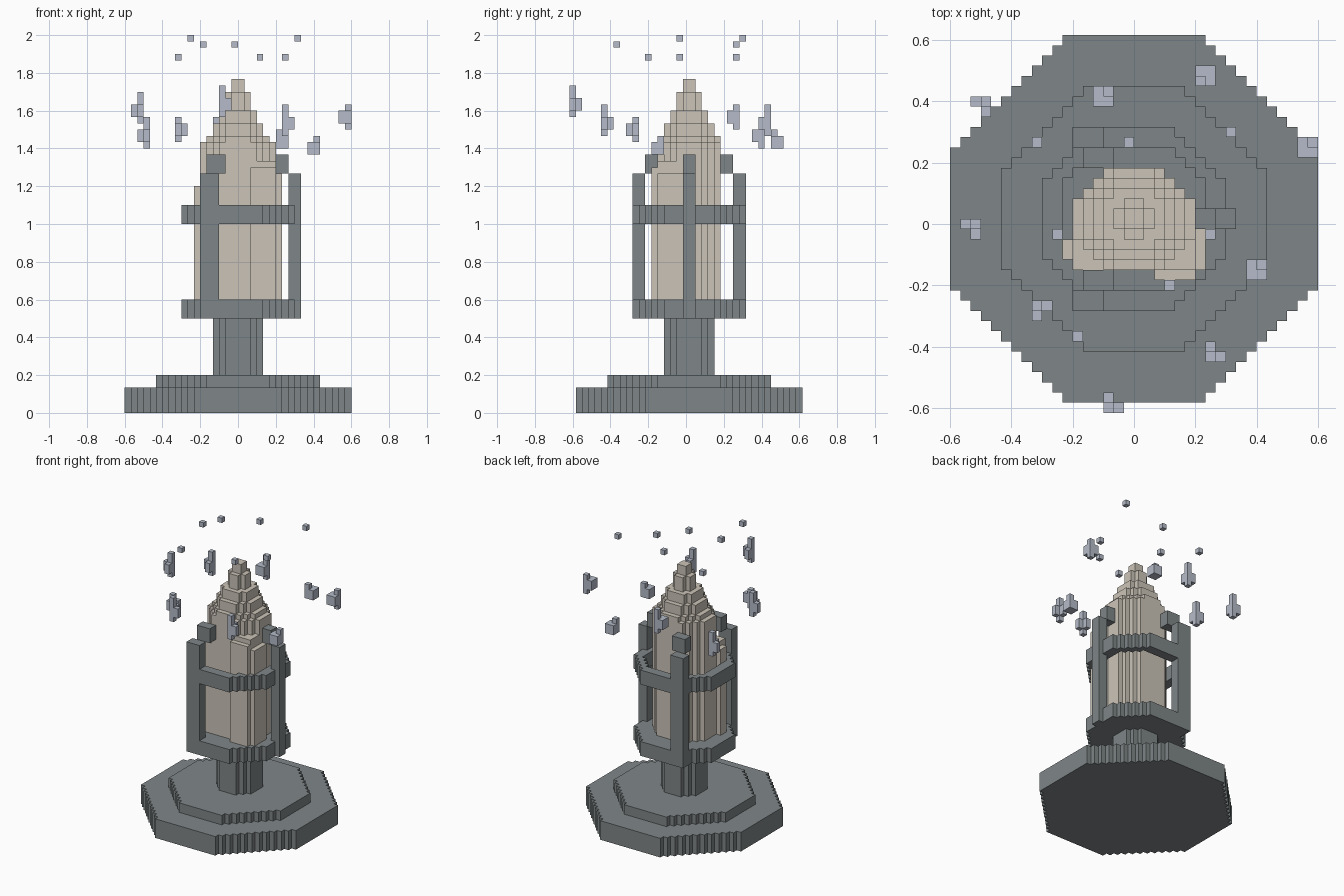
import bpy, bmesh

if "Cube" in bpy.data.objects:
    bpy.data.objects.remove(bpy.data.objects["Cube"])

U = 1 / 30  # size of one block


def material(name, rgb):
    m = bpy.data.materials.new(name)
    m.diffuse_color = (*rgb, 1)
    m.use_nodes = True
    m.node_tree.nodes["Principled BSDF"].inputs["Base Color"].default_value = m.diffuse_color
    return m


STONE = material("grey stone", (0.212, 0.238, 0.246))
BONE = material("pale sandstone", (0.60, 0.552, 0.48))
CRYSTAL = material("pale blue crystal", (0.46, 0.50, 0.585))


def octagon(hx, hy, reach):
    """Cells of a stepped octagon; reach trims the corners."""
    return {(i, j) for i in range(-hx, hx) for j in range(-hy + 1, hy + 1)
            if abs(i + .5) + abs(j - .5) <= reach}


def box(x0, x1, j0, j1):
    """Cells of a rectangle, both ends included."""
    return {(i, j) for i in range(x0, x1 + 1) for j in range(j0, j1 + 1)}


def blocks(name, parts, mat):
    """Raise each footprint (cells, z0, z1) into a closed block shape."""
    bm = bmesh.new()

    def quad(*pts):
        bm.faces.new([bm.verts.new((x * U, (y - .5) * U, z * U)) for x, y, z in pts])

    for cells, a, b in parts:
        for i, j in cells:
            quad((i, j, b), (i + 1, j, b), (i + 1, j + 1, b), (i, j + 1, b))
            quad((i, j + 1, a), (i + 1, j + 1, a), (i + 1, j, a), (i, j, a))
            corners = [(i, j), (i + 1, j), (i + 1, j + 1), (i, j + 1)]
            for s, (dx, dy) in enumerate([(0, -1), (1, 0), (0, 1), (-1, 0)]):
                if (i + dx, j + dy) not in cells:
                    p, q = corners[s], corners[(s + 1) % 4]
                    quad((*p, a), (*q, a), (*q, b), (*p, b))
    bmesh.ops.remove_doubles(bm, verts=bm.verts, dist=U * .01)
    me = bpy.data.meshes.new(name)
    bm.to_mesh(me)
    bm.free()
    me.materials.append(mat)
    ob = bpy.data.objects.new(name, me)
    bpy.context.collection.objects.link(ob)
    return ob


# Stepped pedestal
blocks("lower_step", [(octagon(18, 18, 24), 0, 4)], STONE)
blocks("upper_step", [(octagon(13, 13, 17), 4, 6)], STONE)
blocks("stem", [(octagon(4, 4, 5), 6, 15)], STONE)

# Cage: floor plate, hoop, three posts with inward caps
floor = octagon(9, 9, 12)
blocks("cage_floor", [(floor, 15, 18)], STONE)
blocks("cage_hoop", [(floor - octagon(7, 7, 10), 30, 33)], STONE)
for name, post, cap in [
        ("right", box(8, 9, 0, 1), box(6, 7, 0, 1)),
        ("front", box(-6, -4, -8, -7), box(-5, -3, -6, -5)),
        ("back", box(-6, -4, 8, 9), box(-5, -3, 6, 7))]:
    blocks(name + "_post", [(post, 15, 38)], STONE)
    blocks(name + "_cap", [(cap, 38, 41)], STONE)

# Central spire with a tapering tip
blocks("spire", [
    (octagon(6, 5, 7), 18, 43),
    (octagon(5, 5, 6), 43, 44),
    (octagon(4, 4, 5), 44, 46),
    (octagon(3, 3, 4), 46, 48),
    (octagon(2, 2, 2), 48, 51),
    (octagon(1, 1, 1), 51, 53)], BONE)

# Side shards leaning on the spire
blocks("left_shard", [(box(-7, -6, -3, -2), 18, 36),
                      (box(-6, -4, -4, -2), 18, 37)], BONE)
blocks("right_shard", [(box(6, 6, -4, -1), 18, 38),
                       (box(3, 5, -4, -2), 18, 40),
                       (box(2, 5, -5, -5), 18, 39)], BONE)

# Floating crystals: column cell, side directions, bottom, top, solid centre
crystals = [
    (-3, -18, 1, 1, 47, 52, False),
    (-16, 0, -1, -1, 46, 51, False),
    (-15, 12, -1, -1, 42, 47, False),
    (-3, 13, -1, -1, 44, 49, True),
    (-10, -8, 1, -1, 43, 47, False),
    (7, -13, 1, 1, 44, 49, False),
    (12, -4, -1, -1, 41, 44, True),
    (6, 14, 1, 1, 42, 45, True),
    (17, 8, -1, -1, 45, 49, True)]
for n, (i, j, dx, dy, a, b, solid) in enumerate(crystals):
    mid = (a + b) // 2
    collar = {(i, j), (i + dx, j), (i, j + dy)}
    if solid:
        collar.add((i + dx, j + dy))
    blocks(f"crystal_{n + 1}", [({(i, j)}, a, mid - 1), (collar, mid - 1, mid + 1),
                                ({(i, j)}, mid + 1, b)], CRYSTAL)

# Loose chips above
chips = [(-8, -1, 59), (7, -1, 56), (-6, -11, 58), (9, 9, 59),
         (-1, 8, 58), (-10, 8, 56), (3, -6, 56)]
for n, (i, j, k) in enumerate(chips):
    blocks(f"chip_{n + 1}", [({(i, j)}, k, k + 1)], CRYSTAL)
